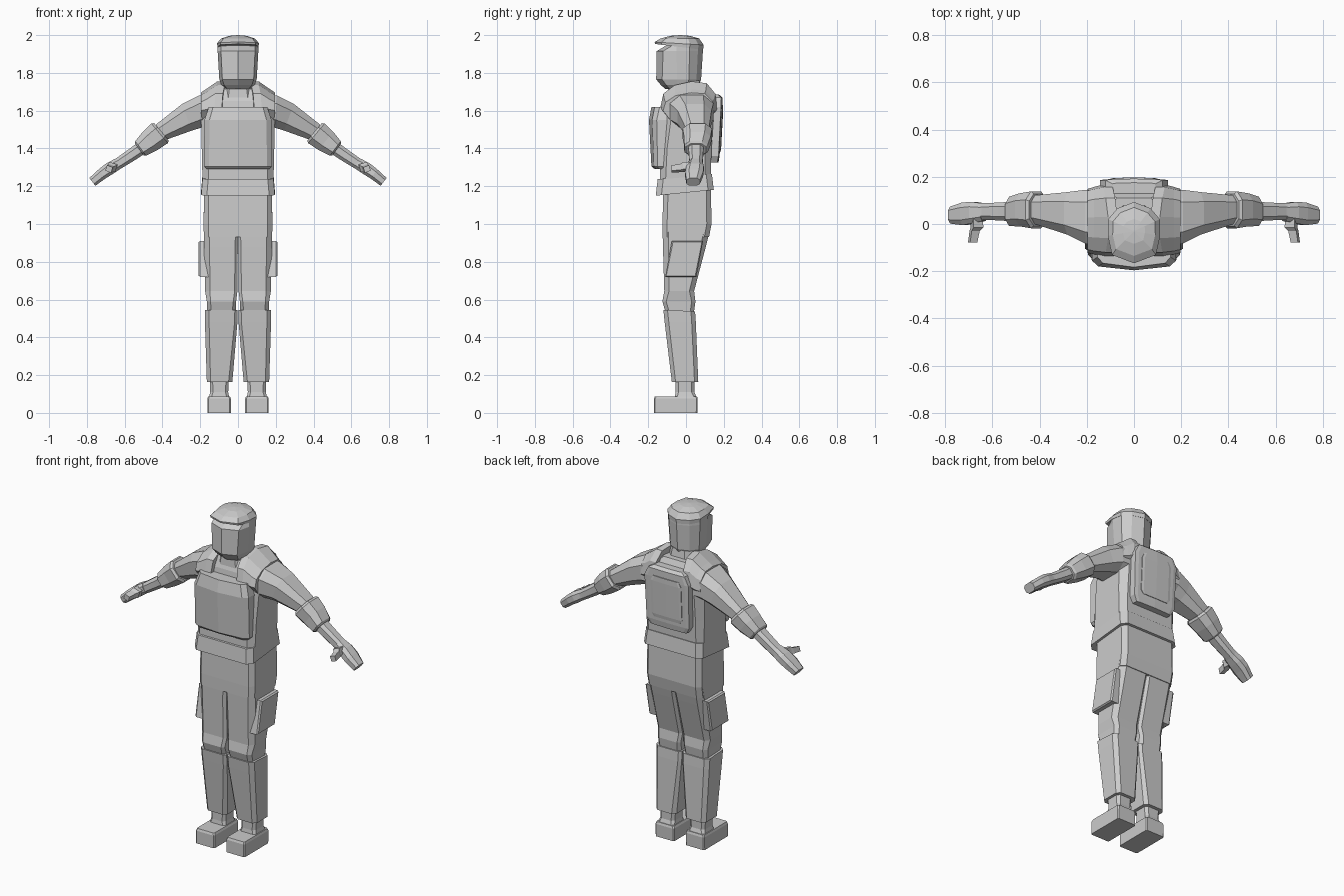
import bpy, bmesh
from math import sin, cos, radians


def loft(name, rings, mirror=False):
    """Skin a stack of equal-length rings and cap both ends."""
    bm = bmesh.new()
    vs = [[bm.verts.new(p) for p in r] for r in rings]
    n = len(rings[0])
    for a, b in zip(vs, vs[1:]):
        for i in range(n):
            j = (i + 1) % n
            bm.faces.new((a[i], a[j], b[j], b[i]))
    bm.faces.new(vs[0][::-1])
    bm.faces.new(vs[-1])
    bmesh.ops.recalc_face_normals(bm, faces=bm.faces)
    me = bpy.data.meshes.new(name)
    bm.to_mesh(me)
    bm.free()
    ob = bpy.data.objects.new(name, me)
    bpy.context.collection.objects.link(ob)
    if mirror:
        m = ob.modifiers.new("mirror", 'MIRROR')
        m.use_mirror_merge = False
    return ob


def ring(x0, x1, y0, y1, z, c=0.03, ci=None, tilt=0.0):
    """Chamfered horizontal rectangle; ci is the chamfer on the x0 side."""
    ci = c if ci is None else ci
    pts = [(x0 + ci, y0), (x1 - c, y0), (x1, y0 + c), (x1, y1 - c),
           (x1 - c, y1), (x0 + ci, y1), (x0, y1 - ci), (x0, y0 + ci)]
    return [(x, y, z + tilt * y) for x, y in pts]


def limb(name, stations):
    """Octagonal limb: x, z, y centre, half thickness, half depth, downward angle."""
    rings = []
    for x, z, cy, hn, hy, ang in stations:
        a = radians(ang)
        oct_ = [(-.5, -1), (.5, -1), (1, -.55), (1, .55), (.5, 1), (-.5, 1), (-1, .55), (-1, -.55)]
        rings.append([(x + sin(a) * hn * u, cy + hy * v, z + cos(a) * hn * u) for u, v in oct_])
    return loft(name, rings, True)


def head_ring(s, z, front=-.158, tilt=0.0):
    """Pointed helmet outline, scaled about y = -0.03."""
    half = [(0, front), (.092, front + .035), (.11, -.05), (.108, .02), (.07, .065)]
    pts = half + [(0, .092)] + [(-x, y) for x, y in half[:0:-1]]
    return [(x * s, -.03 + (y + .03) * s, z + tilt * (y + .03)) for x, y in pts]


# Helmet with visor and overhanging cap
loft("helmet", [head_ring(.62, 1.715), head_ring(.8, 1.735), head_ring(.9, 1.765, -.172),
                head_ring(.98, 1.915), head_ring(.97, 1.95, -.10)])
loft("helmet_cap", [head_ring(.99, 1.937, -.165, -.12), head_ring(1.01, 1.955, -.165, -.06),
                    head_ring(.82, 1.982), head_ring(.42, 1.996), head_ring(.03, 2.0)])

# Neck and torso
loft("neck", [ring(-.085, .085, -.10, .09, 1.64), ring(-.07, .07, -.09, .07, 1.76)])
loft("torso", [ring(-.187, .187, -.14, .13, 1.2, .03, tilt=.1),
               ring(-.192, .192, -.135, .135, 1.4, .035),
               ring(-.195, .195, -.12, .145, 1.55, .04),
               ring(-.19, .19, -.105, .145, 1.65, .05),
               ring(-.11, .11, -.08, .11, 1.715, .04)])

# Belt
loft("belt", [ring(-.195, .195, -.16, .147, 1.166, .03, tilt=.1),
              ring(-.188, .188, -.15, .137, 1.252, .03, tilt=.1)])


def plate(name, rows):
    """Upright plate folded down the middle: z, half width, edge y, centre y, inner y."""
    return loft(name, [[(-w, yi, z), (-w, ye, z), (-w * .85, ye + (yc - ye) * .6, z), (0, yc, z),
                        (w * .85, ye + (yc - ye) * .6, z), (w, ye, z), (w, yi, z)]
                       for z, w, ye, yc, yi in rows])


# Chest plate, backpack and its raised panel
plate("chest_plate", [(1.29, .165, -.145, -.165, -.12), (1.305, .18, -.15, -.183, -.12),
                      (1.55, .178, -.155, -.196, -.10), (1.62, .155, -.14, -.183, -.10)])
plate("backpack", [(1.325, .12, .165, .172, .10), (1.36, .14, .172, .178, .10),
                   (1.62, .145, .185, .192, .12), (1.67, .12, .185, .192, .13),
                   (1.685, .09, .17, .175, .13)])
plate("backpack_panel", [(1.38, .085, .18, .182, .15), (1.40, .10, .182, .186, .15),
                         (1.60, .10, .192, .197, .15), (1.63, .085, .192, .197, .15)])

# Padded shoulder straps running front to back
strap = [(-.135, 1.62, .085, .02), (-.12, 1.69, .08, .045), (-.06, 1.735, .07, .055),
         (.03, 1.755, .07, .06), (.11, 1.745, .08, .055), (.155, 1.69, .09, .04),
         (.165, 1.61, .10, .02)]
loft("shoulder_strap", [[(xi, y, z), (xi + .04, y, z), (.17, y * .95, z - drop * .7),
                         (.197, y * .9, z - drop), (.19, y * .62, z - drop - .05),
                         (xi, y * .62, z - .06)] for y, z, xi, drop in strap], True)

# Arms
limb("upper_arm", [(.15, 1.60, .03, .09, .115, 0), (.20, 1.595, .03, .085, .115, 5),
                   (.27, 1.565, .045, .075, .09, 20), (.40, 1.49, .06, .05, .062, 36),
                   (.44, 1.46, .06, .045, .055, 36)])
limb("elbow_pad", [(.405, 1.488, .06, .06, .068, 40), (.415, 1.48, .06, .068, .078, 40),
                   (.465, 1.44, .06, .062, .07, 39), (.515, 1.40, .053, .048, .062, 37),
                   (.522, 1.394, .053, .04, .052, 37)])
limb("forearm", [(.50, 1.41, .053, .035, .042, 35), (.56, 1.368, .053, .033, .038, 34),
                 (.63, 1.322, .053, .03, .035, 32), (.66, 1.305, .052, .03, .036, 32)])
limb("hand", [(.635, 1.32, .05, .03, .037, 32), (.68, 1.293, .048, .033, .046, 33),
              (.72, 1.265, .043, .03, .048, 35), (.771, 1.223, .038, .026, .036, 38)])
loft("thumb", [[(.665 + k + u * s, y, 1.302 - k * .6 + v * s) for u, v in
                [(-.9, .4), (.5, .9), (.9, -.4), (-.5, -.9)]]
               for y, k, s in [(.04, 0, .028), (-.015, 0, .03), (-.03, .01, .024), (-.078, .018, .022)]], True)

# Trousers: hips, then thighs with bent knees
loft("hips", [ring(-.18, .18, -.125, .122, .93, .025),
              ring(-.182, .182, -.125, .135, 1.0, .025),
              ring(-.18, .18, -.12, .132, 1.18, .025, tilt=.1)])
loft("thigh", [ring(.012, .162, -.105, .04, .52, .02),
               ring(.010, .165, -.125, .05, .59, .02, .015),
               ring(.003, .174, -.115, .043, .645, .025, .015),
               ring(.001, .18, -.122, .105, .88, .03, .015),
               ring(.001, .182, -.125, .135, 1.0, .03, .01)], True)

# Thigh pocket, slanted
loft("thigh_pocket", [[(x, -.11 + i, .72 + i), (x, .055 - i, .72 + i), (x, .09 - i, .91 - i),
                       (x, -.075 + i, .91 - i)] for x, i in [(.15, 0), (.20, 0), (.208, .006)]], True)

# Lower legs, ankles and boots
loft("lower_leg", [ring(.03, .165, -.075, .065, .163, .02),
                   ring(.003, .175, -.113, .052, .48, .022, .015),
                   ring(.002, .176, -.12, .048, .54, .022, .015, tilt=-.05)], True)
loft("ankle", [ring(.045, .155, -.06, .058, .075, .012), ring(.052, .147, -.055, .045, .11, .015),
               ring(.048, .150, -.055, .045, .18, .015)], True)
loft("boot", [ring(.038, .162, -.17, .06, 0, .006), ring(.038, .162, -.17, .062, .075, .006),
              ring(.043, .158, -.165, .058, .088, .008)], True)
